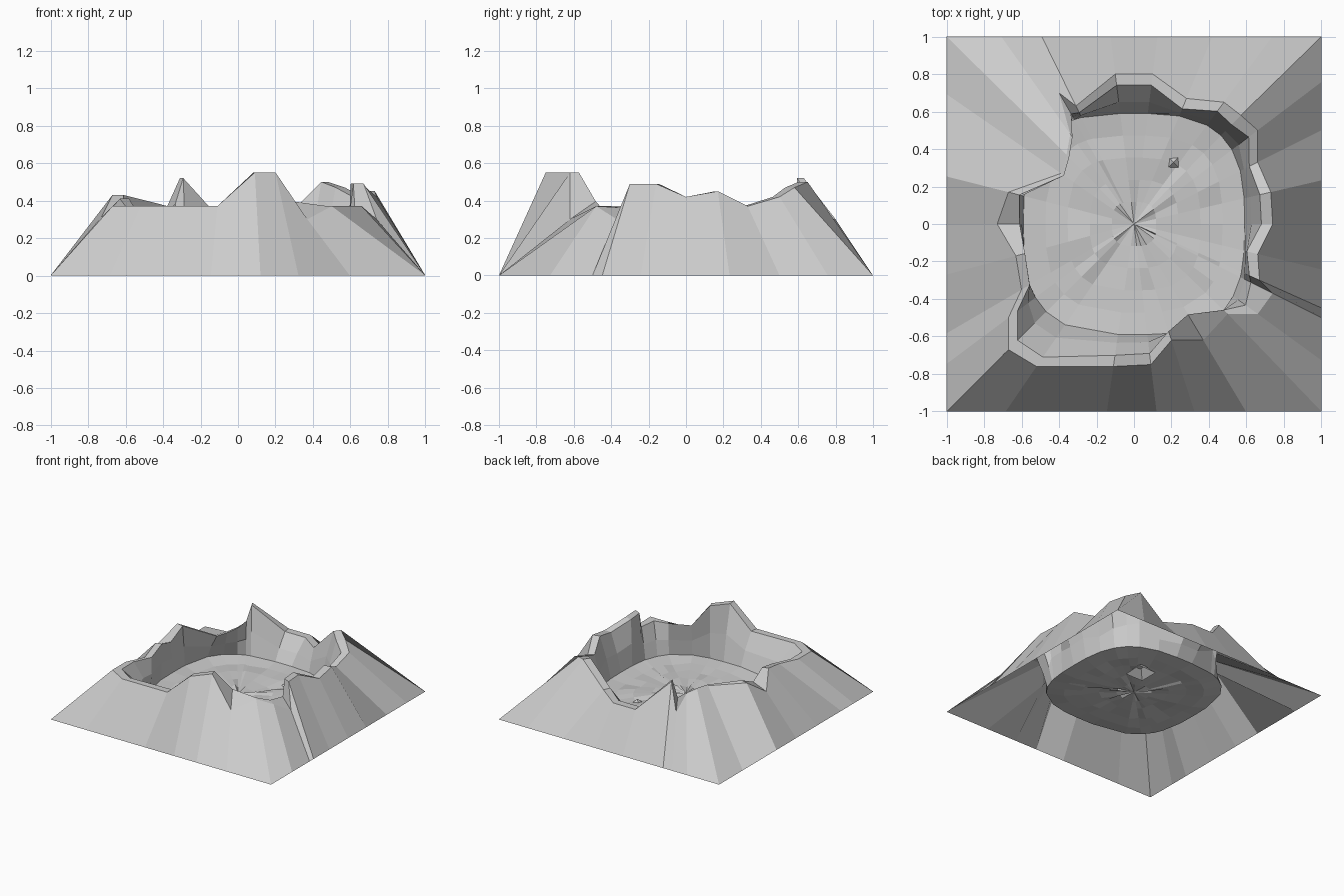
import bpy, bmesh, math, random

if "Cube" in bpy.data.objects:
    bpy.data.objects.remove(bpy.data.objects["Cube"])

random.seed(4)

# Crater rim stations, counter-clockwise: x, y, height, width of the rim lip
RIM = [
    (.74, 0, .42, .06), (.73, .17, .45, .06), (.66, .33, .37, .05), (.66, .50, .42, .06),
    (.57, .58, .47, .07), (.48, .65, .50, .06), (.28, .67, .31, .06), (.10, .80, .30, .06),
    (-.10, .80, .30, .06), (-.31, .63, .52, .04), (-.40, .70, .32, .13), (-.34, .48, .37, .02),
    (-.36, .37, .37, .02), (-.39, .27, .37, .02), (-.67, .17, .43, .06), (-.73, 0, .31, .12),
    (-.63, -.17, .41, .05), (-.60, -.35, .37, .05), (-.67, -.50, .37, .06), (-.67, -.67, .37, .07),
    (-.52, -.76, .37, .06), (-.11, -.76, .37, .06), (.09, -.75, .55, .06), (.20, -.62, .55, .05),
    (.37, -.62, .30, .16), (.50, -.48, .37, .03), (.66, -.48, .37, .08), (.74, -.37, .30, .13),
    (.67, -.30, .49, .06), (.66, -.16, .49, .06),
]
FLOOR_Z = .10


def floor_radius(c, s):
    return .59 / (abs(c) ** 3 + abs(s) ** 3) ** (1 / 3)


# Rings from the square base up the slope, over the rim and down to the floor
base, outer, inner, mid, edge = [], [], [], [], []
for x, y, z, w in RIM:
    r = math.hypot(x, y)
    c, s = x / r, y / r
    k = 1 / max(abs(c), abs(s))
    base.append([c * k, s * k, 0])
    outer.append((x, y, z))
    ri, zi = r - w, z + max(0, w - .08) * 1.2
    inner.append((c * ri, s * ri, zi))
    rf = floor_radius(c, s)
    rm = rf + (ri - rf) * .4
    mid.append((c * rm, s * rm, FLOOR_Z + (zi - FLOOR_Z) * .5))
    edge.append((c * rf, s * rf, FLOOR_Z + .015))
for cx in (-1, 1):
    for cy in (-1, 1):
        near = min(range(len(RIM)), key=lambda i: abs(
            math.atan2(RIM[i][1], RIM[i][0]) - math.atan2(cy, cx)))
        base[near] = [cx, cy, 0]

rings = [base, outer, inner, mid, edge]
for f in (.8, .6, .4, .2):
    rings.append([(x * f, y * f, FLOOR_Z + random.uniform(-.012, .012)) for x, y, z in edge])

# Crater terrain: one open shell
bm = bmesh.new()
loops = [[bm.verts.new(p) for p in ring] for ring in rings]
n = len(RIM)
for a, b in zip(loops, loops[1:]):
    for i in range(n):
        j = (i + 1) % n
        bm.faces.new((a[i], a[j], b[j], b[i]))
centre = bm.verts.new((0, 0, FLOOR_Z))
for i in range(n):
    bm.faces.new((loops[-1][i], loops[-1][(i + 1) % n], centre))
mesh = bpy.data.meshes.new("crater_terrain")
bm.to_mesh(mesh)
bm.free()
bpy.context.collection.objects.link(bpy.data.objects.new("crater_terrain", mesh))

# Small rock whose tip pokes through the floor
bpy.ops.mesh.primitive_cone_add(vertices=4, radius1=.08 * math.sqrt(2), radius2=0, depth=.085,
                                end_fill_type='NOTHING', location=(.21, .33, .0825),
                                rotation=(0, 0, math.pi / 4))
bpy.context.object.name = "floor_rock"
